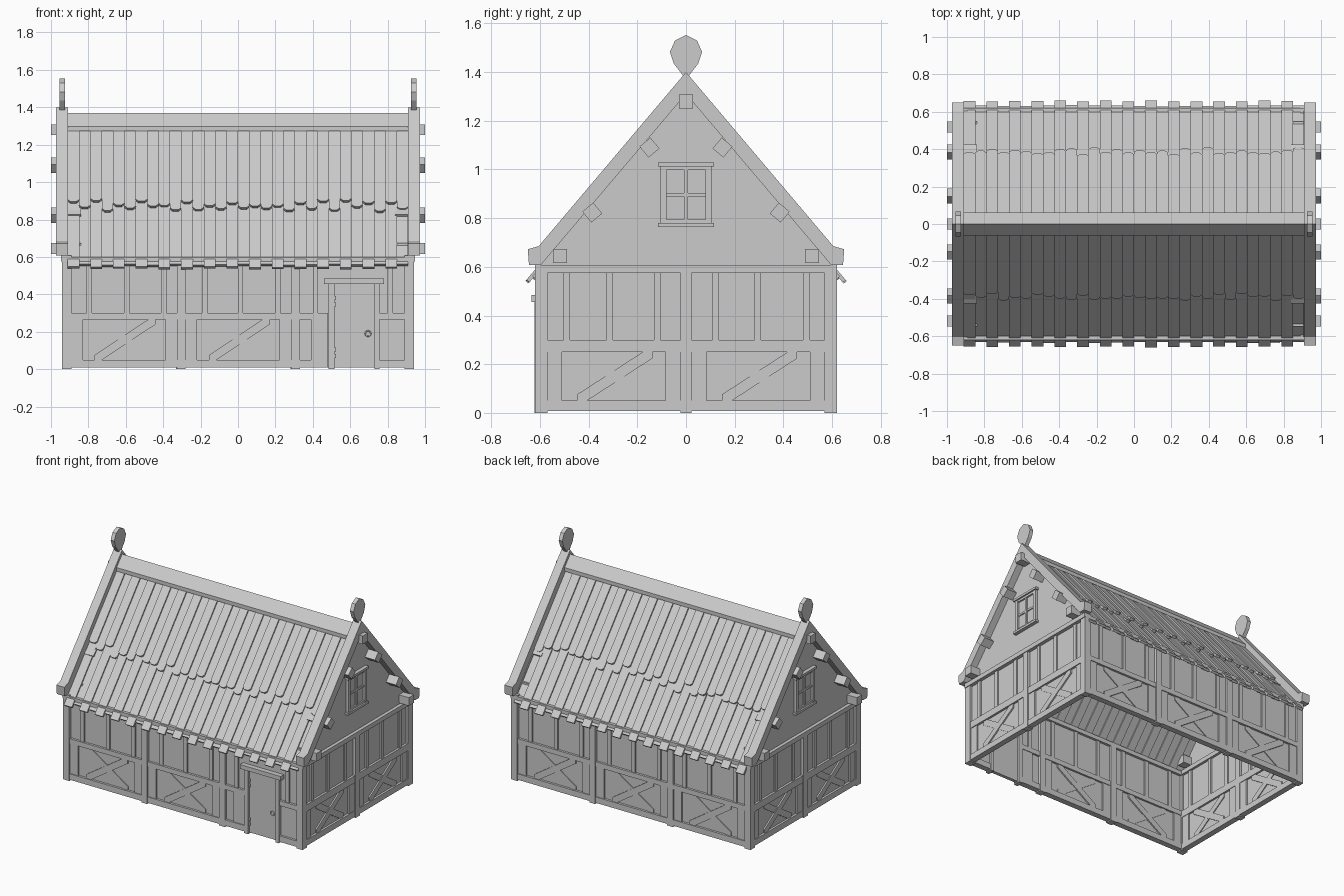
import bpy, bmesh, math, random
from mathutils import Matrix, Vector

if "Cube" in bpy.data.objects:
    bpy.data.objects.remove(bpy.data.objects["Cube"])

random.seed(4)
I = Matrix.Identity(4)


class Part:
    """Collects prisms into one named mesh. Local frame: (across, inward depth, up)."""

    def __init__(self, name, frame=I):
        self.name, self.frame, self.bm = name, frame, bmesh.new()

    def prism(self, pts, d0, d1):
        a = [self.bm.verts.new(self.frame @ Vector((u, d0, w))) for u, w in pts]
        b = [self.bm.verts.new(self.frame @ Vector((u, d1, w))) for u, w in pts]
        self.bm.faces.new(a)
        self.bm.faces.new(b[::-1])
        for i in range(len(a)):
            j = (i + 1) % len(a)
            self.bm.faces.new((a[i], b[i], b[j], a[j]))
        return self

    def box(self, u0, u1, w0, w1, d0, d1):
        return self.prism([(u0, w0), (u1, w0), (u1, w1), (u0, w1)], d0, d1)

    def cross(self, u0, u1, w0, w1, d0, d1, a=0.04, b=0.026):
        """Pair of diagonal braces trimmed to a rectangle."""
        hexa = [(u0, w0), (u0 + a, w0), (u1, w1 - b), (u1, w1), (u1 - a, w1), (u0, w0 + b)]
        self.prism(hexa, d0, d1)
        self.prism([(u0 + u1 - u, w) for u, w in hexa], d0 + 0.004, d1 - 0.004)

    def done(self):
        bmesh.ops.recalc_face_normals(self.bm, faces=self.bm.faces)
        me = bpy.data.meshes.new(self.name)
        self.bm.to_mesh(me)
        self.bm.free()
        ob = bpy.data.objects.new(self.name, me)
        bpy.context.collection.objects.link(ob)
        return ob


def wall_frame(angle, dist):
    return Matrix.Rotation(math.radians(angle), 4, 'Z') @ Matrix.Translation((0, -dist, 0))


FRONT, BACK = wall_frame(0, 0.62), wall_frame(180, 0.62)
RIGHT, LEFT = wall_frame(90, 0.94), wall_frame(-90, 0.94)


def timber_bay(p, u0, u1, rail, studs):
    """One bay between two posts: sill, rail, short studs, X brace, upper studs."""
    p.box(u0, u1, 0.008, 0.05, 0.004, 0.046)
    p.box(u0, u1, rail, 0.30, 0.004, 0.046)
    for a, b in ((u0, u0 + 0.062), (u1 - 0.062, u1)):
        p.box(a, b, 0.05, rail, 0.010, 0.042)
    p.cross(u0 + 0.125, u1 - 0.115, 0.05, rail, 0.010, 0.042)
    for s in studs:
        p.box(s - 0.014, s + 0.014, 0.30, 0.58, 0.010, 0.042)


# Long walls
for name, fr in (("front", FRONT), ("back", BACK)):
    t = Part(name + "_timbers", fr)
    for c in (-0.915, -0.303, 0.308, 0.917):
        t.box(c - 0.023, c + 0.023, 0, 0.575, 0, 0.05)
    t.box(-0.94, 0.94, 0.57, 0.60, 0, 0.05)
    timber_bay(t, -0.892, -0.326, 0.265, (-0.795, -0.595, -0.397))
    timber_bay(t, -0.28, 0.285, 0.265, (-0.178, 0.013, 0.213))
    if name == "back":
        timber_bay(t, 0.331, 0.894, 0.265, (0.413, 0.61, 0.81))
        t.done()
        Part("back_panel", fr).box(-0.92, 0.92, 0.01, 0.59, 0.02, 0.032).done()
        continue
    # Door bay
    for a, b in ((0.331, 0.48), (0.755, 0.894)):
        t.box(a, b, 0.008, 0.05, 0.004, 0.046)
        t.box(a, b, 0.265, 0.30, 0.004, 0.046)
    t.box(0.39, 0.48, 0.05, 0.265, 0.010, 0.042)
    t.box(0.40, 0.428, 0.30, 0.58, 0.010, 0.042)
    t.box(0.80, 0.828, 0.30, 0.58, 0.010, 0.042)
    t.done()
    w = Part("front_panel", fr)
    w.box(-0.92, 0.50, 0.01, 0.59, 0.02, 0.032)
    w.box(0.50, 0.74, 0.46, 0.59, 0.02, 0.032)
    w.box(0.74, 0.92, 0.01, 0.59, 0.02, 0.032)
    w.done()

# Door with frame, hinges and ring handle
f = Part("door_frame", FRONT)
f.box(0.483, 0.515, 0, 0.457, -0.003, 0.05).box(0.73, 0.757, 0, 0.457, -0.003, 0.05)
f.box(0.46, 0.78, 0.455, 0.485, -0.015, 0.05)
f.done()
Part("door", FRONT).box(0.515, 0.73, 0.008, 0.455, 0.012, 0.036).done()
h = Part("door_hinges", FRONT)
for z in (0.07, 0.105, 0.345, 0.38):
    h.box(0.515, 0.525, z - 0.011, z + 0.011, 0.003, 0.014)
h.done()
bpy.ops.mesh.primitive_torus_add(location=(0.695, -0.607, 0.19), rotation=(math.pi / 2, 0, 0),
                                 major_radius=0.015, minor_radius=0.004,
                                 major_segments=12, minor_segments=6)
bpy.context.object.name = "door_ring"

# Gable ends
for name, fr in (("right", RIGHT), ("left", LEFT)):
    t = Part(name + "_timbers", fr)
    for c in (-0.595, 0, 0.595):
        t.box(c - 0.023, c + 0.023, 0, 0.578, -0.001, 0.049)
    t.box(-0.62, 0.62, 0.575, 0.607, -0.006, 0.05)
    timber_bay(t, 0.023, 0.572, 0.25, (0.122, 0.295, 0.495))
    timber_bay(t, -0.572, -0.023, 0.25, (-0.118, -0.313, -0.49))
    t.done()
    Part(name + "_panel", fr).box(-0.60, 0.60, 0.01, 0.59, 0.02, 0.032).done()
    Part(name + "_gable_wall", fr).prism([(-0.61, 0.60), (0.61, 0.60), (0, 1.32)], 0.018, 0.034).done()

    # Bargeboards with upturned feet
    b = Part(name + "_bargeboards", fr)
    half = [(0, 1.40), (0.605, 0.685), (0.65, 0.672), (0.645, 0.607), (0.597, 0.607), (0, 1.31)]
    b.prism(half, -0.032, 0.03)
    b.prism([(-u, w) for u, w in half], -0.032, 0.03)
    b.done()

    # Faceted finial on the peak
    fin = [(0.012, 1.385), (0.05, 1.435), (0.066, 1.483), (0.045, 1.53)]
    Part(name + "_finial", fr).prism(
        fin + [(0, 1.553)] + [(-u, w) for u, w in fin[::-1]], -0.014, 0.014).done()

    # Purlin ends
    p = Part(name + "_purlin_ends", fr)
    for y, z, ang in ((0, 1.28, 0), (0.15, 1.09, 40), (0.385, 0.823, 40), (0.518, 0.645, 0)):
        for s in ((1, -1) if y else (1,)):
            r = 0.029 * math.sqrt(2)
            an = [math.radians(45 + ang * -s + 90 * k) for k in range(4)]
            p.prism([(s * y + r * math.cos(a), z + r * math.sin(a)) for a in an], -0.06, 0.10)
    p.done()

    # Four-pane window
    g = Part(name + "_window", fr)
    g.box(-0.115, 0.115, 1.012, 1.028, -0.008, 0.03)
    g.box(-0.115, 0.115, 0.764, 0.780, -0.008, 0.03)
    g.box(-0.105, -0.08, 0.78, 1.012, 0, 0.03).box(0.08, 0.105, 0.78, 1.012, 0, 0.03)
    g.box(-0.08, 0.08, 0.78, 0.795, 0.003, 0.03).box(-0.08, 0.08, 0.997, 1.012, 0.003, 0.03)
    g.box(-0.008, 0.008, 0.795, 0.997, 0.006, 0.03)
    g.box(-0.08, 0.08, 0.89, 0.904, 0.007, 0.03)
    g.box(-0.08, 0.08, 0.79, 1.0, 0.014, 0.03)
    g.done()

# Roof planks: two overlapping courses per slope, every second plank raised
th = math.atan(1.18)
c, s = math.cos(th), math.sin(th)
pitch = 1.82 / 30
for name, side in (("front", -1), ("back", 1)):
    slope = Matrix(((1, 0, 0, 0), (0, -side * s, side * c, 0),
                    (0, -c, -s, 1.345), (0, 0, 0, 1)))
    up, low = Part(name + "_upper_planks", slope), Part(name + "_lower_planks", slope)
    for i in range(30):
        u = -0.91 + pitch * (i + 0.5)
        raised = i % 2 == 0
        hw = pitch / 2 + (0.001 if raised else -0.0005)
        d = 0 if raised else 0.009
        v = (0.60 if raised else 0.625) + random.uniform(-0.022, 0.022)
        v0 = 0.06
        up.prism([(u - hw, v0), (u + hw, v0), (u + hw, v - 0.015), (u + hw - 0.016, v),
                  (u - hw + 0.016, v), (u - hw, v - 0.015)], d, d + 0.016)
        end = (1.035 if raised else 1.008) + random.uniform(-0.005, 0.005)
        low.box(u - hw, u + hw, 0.5, end, d + 0.016, d + 0.032)
    up.done()
    low.done()

# Ridge cap, a folded pair of boards
Part("ridge_cap", RIGHT).prism(
    [(0, 1.37), (0.062, 1.298), (0.062, 1.272), (0, 1.335), (-0.062, 1.272), (-0.062, 1.298)],
    0.03, 1.85).done()
